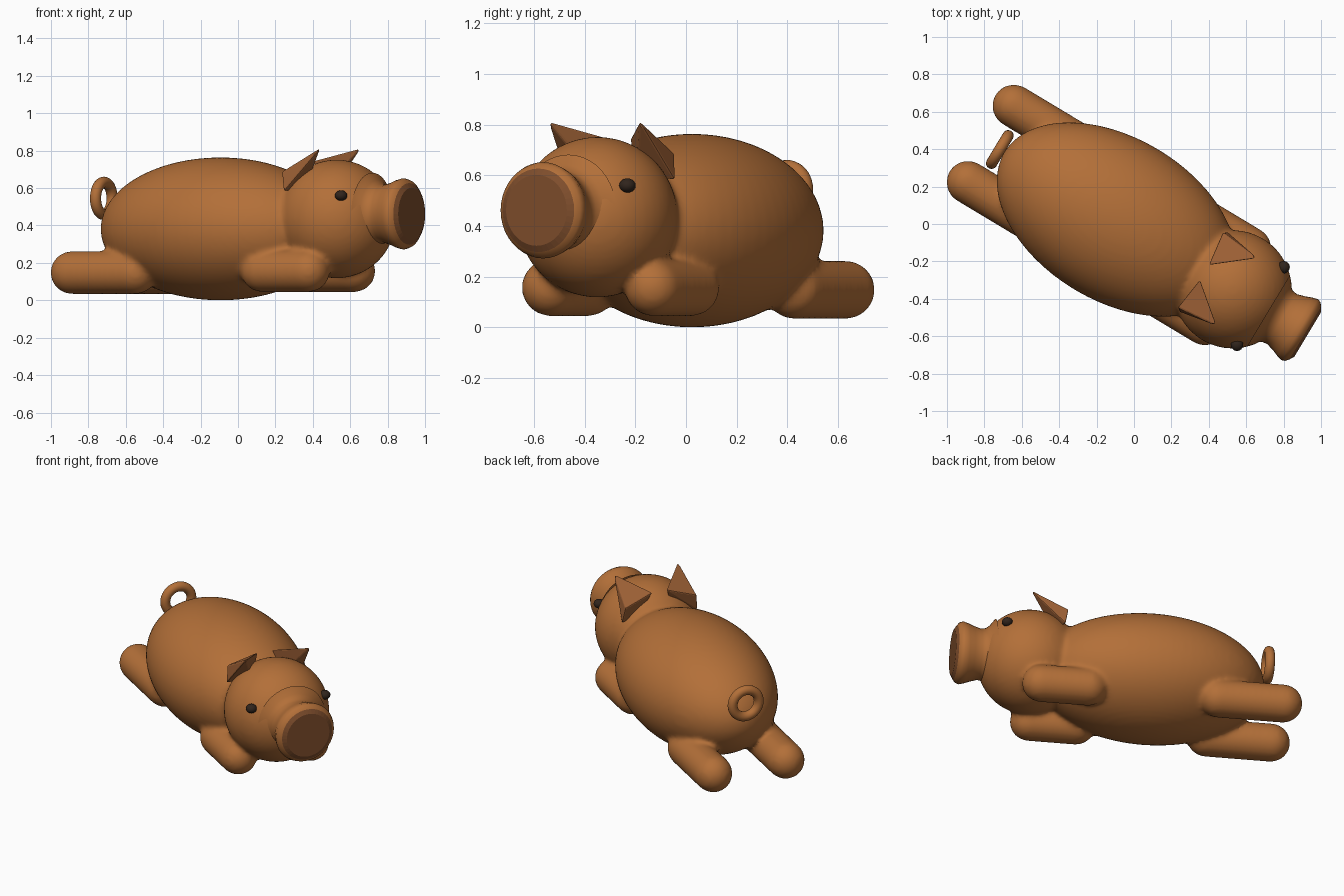
import bpy, bmesh, math
from mathutils import Matrix, Vector

if "Cube" in bpy.data.objects:
    bpy.data.objects.remove(bpy.data.objects["Cube"])

# Pig frame: +x points to the snout, y = 0 is the symmetry plane, turned on the ground
FRAME = Matrix.Rotation(math.radians(-31), 4, 'Z') @ Matrix.Translation((0, -0.028, 0))


def material(name, rgb):
    m = bpy.data.materials.new(name)
    m.diffuse_color = (*rgb, 1)
    m.use_nodes = True
    m.node_tree.nodes["Principled BSDF"].inputs["Base Color"].default_value = m.diffuse_color
    return m


BROWN = material("brown", (0.45, 0.16, 0.04))
EAR = material("ear_brown", (0.33, 0.115, 0.035))
SNOUT = material("snout_brown", (0.21, 0.075, 0.025))
DARK = material("eye_dark", (0.03, 0.018, 0.012))


def finish(name, bm, mat, smooth=True):
    bmesh.ops.transform(bm, matrix=FRAME, verts=bm.verts)
    bmesh.ops.recalc_face_normals(bm, faces=bm.faces)
    for f in bm.faces:
        f.smooth = smooth
    me = bpy.data.meshes.new(name)
    bm.to_mesh(me)
    bm.free()
    me.materials.append(mat)
    ob = bpy.data.objects.new(name, me)
    bpy.context.collection.objects.link(ob)
    return ob


def ellipsoid(bm, loc, size, seg=48):
    mat = Matrix.Translation(loc) @ Matrix.Diagonal((*size, 1))
    bmesh.ops.create_uvsphere(bm, u_segments=seg, v_segments=seg // 2, radius=1, matrix=mat)


def revolve(bm, profile, z, seg=40):
    # Spin (radius, x) points about the length axis at height z
    verts = [bm.verts.new((x, r, z)) for r, x in profile]
    edges = [bm.edges.new(p) for p in zip(verts, verts[1:])]
    bmesh.ops.spin(bm, geom=verts + edges, cent=(0, 0, z), axis=(1, 0, 0),
                   angle=math.tau, steps=seg, use_merge=True)
    bmesh.ops.remove_doubles(bm, verts=bm.verts, dist=1e-5)


def capsule(bm, x0, x1, y, z, r):
    prof = []
    for i in range(9):
        a = math.pi / 2 * i / 8
        prof.append((r * math.sin(a), x0 - r * math.cos(a)))
    prof += [(p, x0 + x1 - x) for p, x in reversed(prof)]
    part = bmesh.new()
    revolve(part, prof, 0, 32)
    bmesh.ops.translate(part, verts=part.verts, vec=(0, y, z))
    bmesh.ops.recalc_face_normals(part, faces=part.faces)
    tmp = bpy.data.meshes.new("leg_tmp")
    part.to_mesh(tmp)
    part.free()
    bm.from_mesh(tmp)
    bpy.data.meshes.remove(tmp)


# Body, head and stretched-out legs, fused with soft joints
bm = bmesh.new()
ellipsoid(bm, (-0.093, 0, 0.382), (0.70, 0.437, 0.382), 64)
ellipsoid(bm, (0.632, 0, 0.435), (0.317, 0.317, 0.317))
for side in (-1, 1):
    capsule(bm, 0.31, 0.60, side * 0.237, 0.157, 0.113)
    capsule(bm, -0.876, -0.48, side * 0.238, 0.148, 0.115)
body = finish("body_head_and_legs", bm, BROWN)
rem = body.modifiers.new("fuse", 'REMESH')
rem.mode = 'VOXEL'
rem.voxel_size = 0.015
rem.use_smooth_shade = True
sm = body.modifiers.new("soften", 'SMOOTH')
sm.factor = 0.5
sm.iterations = 8

# Flared snout with a darker flat end
bm = bmesh.new()
revolve(bm, [(0.22, 0.855), (0.18, 0.885), (0.160, 0.91), (0.155, 0.94), (0.168, 0.985),
             (0.182, 1.02), (0.19, 1.05), (0.183, 1.07), (0.165, 1.085)], 0.462)
finish("snout", bm, BROWN)
bm = bmesh.new()
revolve(bm, [(0.165, 1.085), (0.14, 1.10), (0, 1.10)], 0.462)
finish("snout_end", bm, SNOUT, smooth=False)

# Ears and eyes, one per side
for side, label in ((-1, "right"), (1, "left")):
    bm = bmesh.new()
    for x, y, z in ((0.66, 0.212, 0.815), (0.43, 0.235, 0.685), (0.45, 0.25, 0.58),
                    (0.455, 0.045, 0.745), (0.50, 0.10, 0.60)):
        bm.verts.new((x, side * y, z))
    bmesh.ops.convex_hull(bm, input=bm.verts)
    ear = finish(label + "_ear", bm, EAR, smooth=False)
    bev = ear.modifiers.new("soft_edges", 'BEVEL')
    bev.width = 0.008
    bev.segments = 2

    bm = bmesh.new()
    ellipsoid(bm, (0.805, side * 0.242, 0.56), (0.033, 0.033, 0.028), 20)
    finish(label + "_eye", bm, DARK)

# Curled tail ring
bm = bmesh.new()
R, r, n = 0.086, 0.03, 16
revolve(bm, [(R + r * math.cos(math.tau * i / n), -0.82 + r * math.sin(math.tau * i / n))
             for i in range(n + 1)], 0)
bmesh.ops.translate(bm, verts=bm.verts, vec=(0, 0, 0.545))
finish("tail", bm, BROWN)
